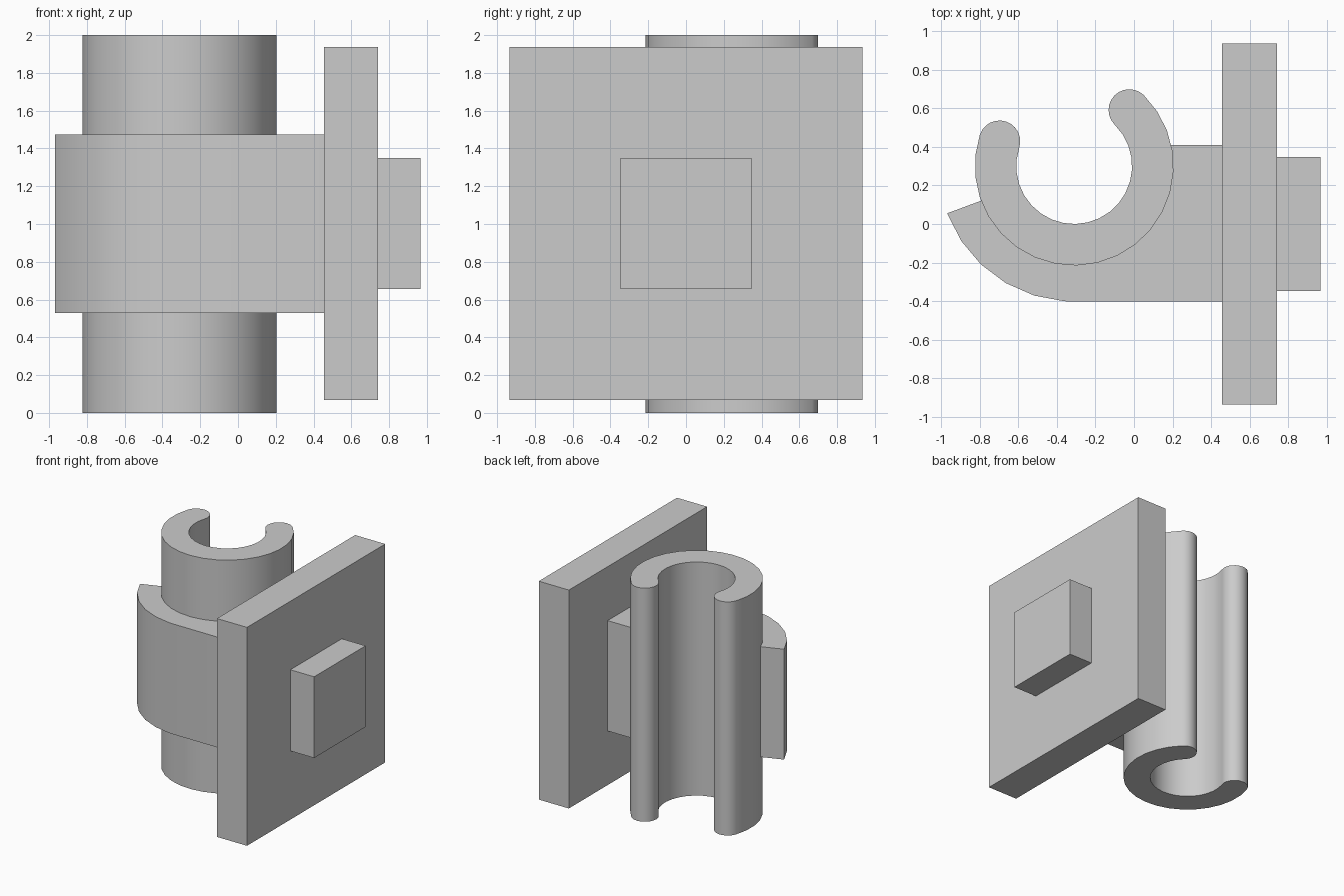
import bpy, bmesh, math

cube = bpy.data.objects.get("Cube")
if cube:
    bpy.data.objects.remove(cube, do_unlink=True)

# Single grey material
grey = bpy.data.materials.new("light_grey")
grey.use_nodes = True
colour = (0.6, 0.6, 0.6, 1)
grey.diffuse_color = colour
grey.node_tree.nodes["Principled BSDF"].inputs["Base Color"].default_value = colour

CENTRE = (-0.31, 0.30)      # axis of the clip
INNER, OUTER = 0.30, 0.515
START, END = 161.6, 405.5   # angular span of the clip


def arc(centre, radius, a0, a1, steps):
    """Points along an arc, angles in degrees."""
    points = []
    for i in range(steps + 1):
        a = math.radians(a0 + (a1 - a0) * i / steps)
        points.append((centre[0] + radius * math.cos(a),
                       centre[1] + radius * math.sin(a)))
    return points


def prism(name, outline, z0, z1, smooth=False):
    """Extrude a plan outline between two heights."""
    bm = bmesh.new()
    face = bm.faces.new([bm.verts.new((x, y, z0)) for x, y in outline])
    top = bmesh.ops.extrude_face_region(bm, geom=[face])["geom"]
    moved = [v for v in top if isinstance(v, bmesh.types.BMVert)]
    bmesh.ops.translate(bm, verts=moved, vec=(0, 0, z1 - z0))
    bmesh.ops.recalc_face_normals(bm, faces=bm.faces)
    mesh = bpy.data.meshes.new(name)
    bm.to_mesh(mesh)
    bm.free()
    mesh.materials.append(grey)
    obj = bpy.data.objects.new(name, mesh)
    bpy.context.collection.objects.link(obj)
    if smooth:
        bpy.ops.object.select_all(action="DESELECT")
        obj.select_set(True)
        bpy.context.view_layer.objects.active = obj
        bpy.ops.object.shade_smooth_by_angle(angle=math.radians(35))
    return obj


def block(name, x0, x1, half_y, z0, z1):
    prism(name, [(x0, -half_y), (x1, -half_y), (x1, half_y), (x0, half_y)], z0, z1)


# Open C-shaped clip with rounded lips
middle, lip = (INNER + OUTER) / 2, (OUTER - INNER) / 2
first_lip = arc(CENTRE, middle, START, END, 1)[0]
last_lip = arc(CENTRE, middle, START, END, 1)[1]
outline = arc(CENTRE, OUTER, START, END, 20)
outline += arc(last_lip, lip, END, END + 180, 12)[1:-1]
outline += arc(CENTRE, INNER, END, START, 20)
outline += arc(first_lip, lip, START - 180, START, 12)[1:-1]
prism("clip", outline, 0, 2, smooth=True)

# Cradle arm wrapping the clip and joining the plate
outline = arc(CENTRE, 0.702, 200.4, 265.9, 5)
outline += [(0.46, -0.402), (0.46, 0.41), (0.18, 0.41)]
outline += arc(CENTRE, OUTER - 0.015, 372, 200.4, 14)
prism("cradle_arm", outline, 0.53, 1.475, smooth=True)

# Square plate and the tab on its outer face
block("square_plate", 0.455, 0.74, 0.935, 0.067, 1.937)
block("side_tab", 0.735, 0.965, 0.348, 0.655, 1.35)
